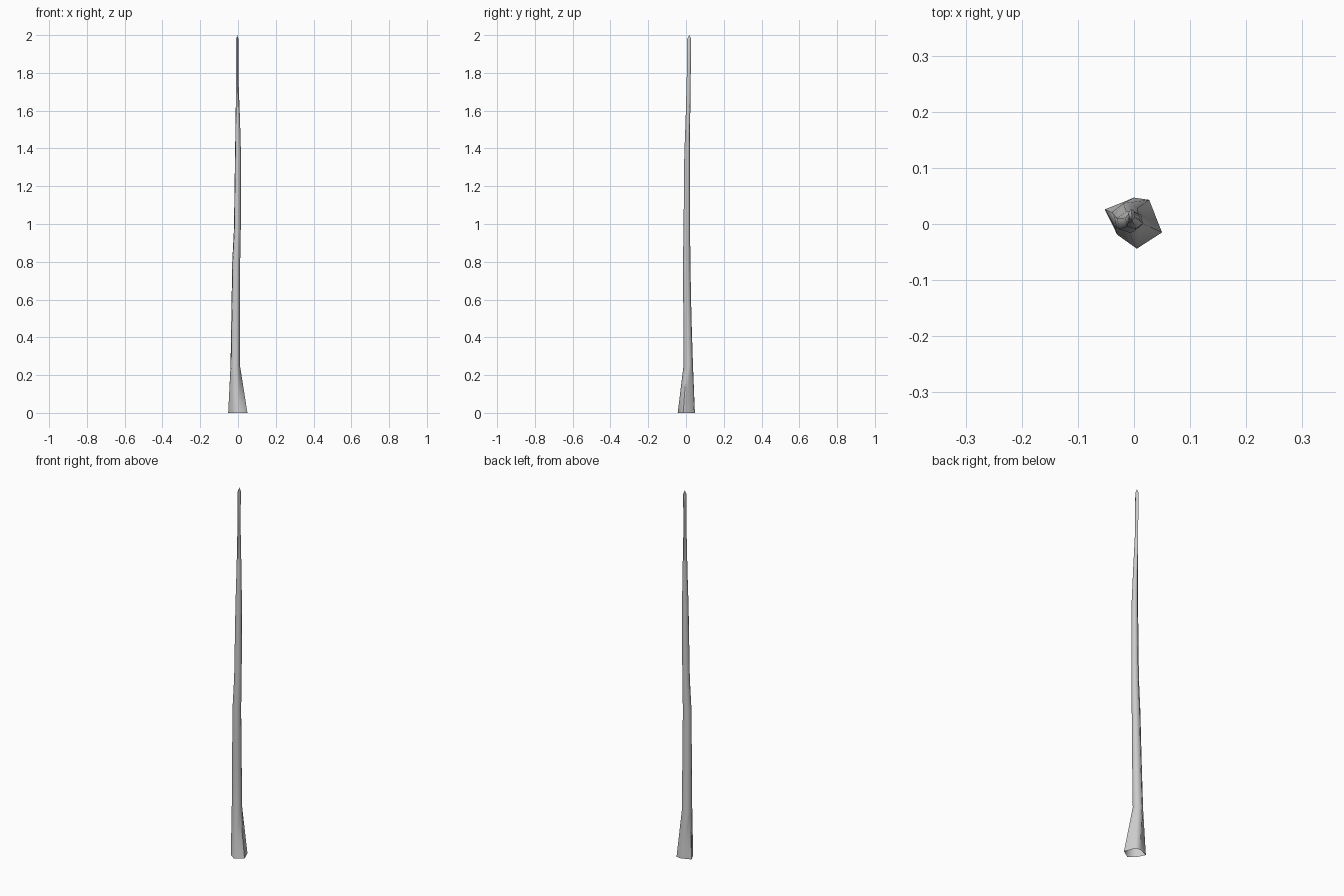
import bpy, bmesh, math

if "Cube" in bpy.data.objects:
    bpy.data.objects.remove(bpy.data.objects["Cube"])

# Base outline (flared, irregular hexagon)
base = [(0.05, -0.015), (0.027, 0.043), (0.0, 0.047),
        (-0.052, 0.026), (-0.03, -0.019), (0.005, -0.044)]
angles = [-20, 40, 100, 160, 220, 280]

# Upper sections: z, x min, x max, y min, y max
sections = [
    (0.25, -0.040, 0.011, -0.013, 0.037),
    (0.50, -0.036, 0.012, -0.014, 0.029),
    (0.80, -0.031, 0.012, -0.016, 0.023),
    (0.97, -0.022, 0.015, -0.013, 0.022),
    (1.37, -0.016, 0.016, -0.009, 0.021),
    (1.55, -0.013, 0.011, -0.002, 0.022),
    (1.78, -0.010, 0.002, 0.004, 0.025),
    (1.98, -0.010, 0.002, 0.006, 0.027),
]

bm = bmesh.new()
rings = [[bm.verts.new((x, y, 0)) for x, y in base]]
for z, x0, x1, y0, y1 in sections:
    pts = [(math.cos(math.radians(a)), math.sin(math.radians(a))) for a in angles]
    rings.append([bm.verts.new(((x0 + x1) / 2 + (x1 - x0) / 2 * c / 0.96,
                                (y0 + y1) / 2 + (y1 - y0) / 2 * s / 0.985, z))
                  for c, s in pts])

# Bark faces between sections, then the pointed tip
for a, b in zip(rings, rings[1:]):
    for i in range(6):
        j = (i + 1) % 6
        bm.faces.new((a[i], a[j], b[j], b[i]))
tip = bm.verts.new((-0.004, 0.017, 2.0))
for i in range(6):
    bm.faces.new((rings[-1][i], rings[-1][(i + 1) % 6], tip))

mesh = bpy.data.meshes.new("trunk")
bm.to_mesh(mesh)
bm.free()
trunk = bpy.data.objects.new("trunk", mesh)
bpy.context.collection.objects.link(trunk)
bpy.context.view_layer.objects.active = trunk
trunk.select_set(True)
bpy.ops.object.shade_smooth_by_angle(angle=math.radians(65))
